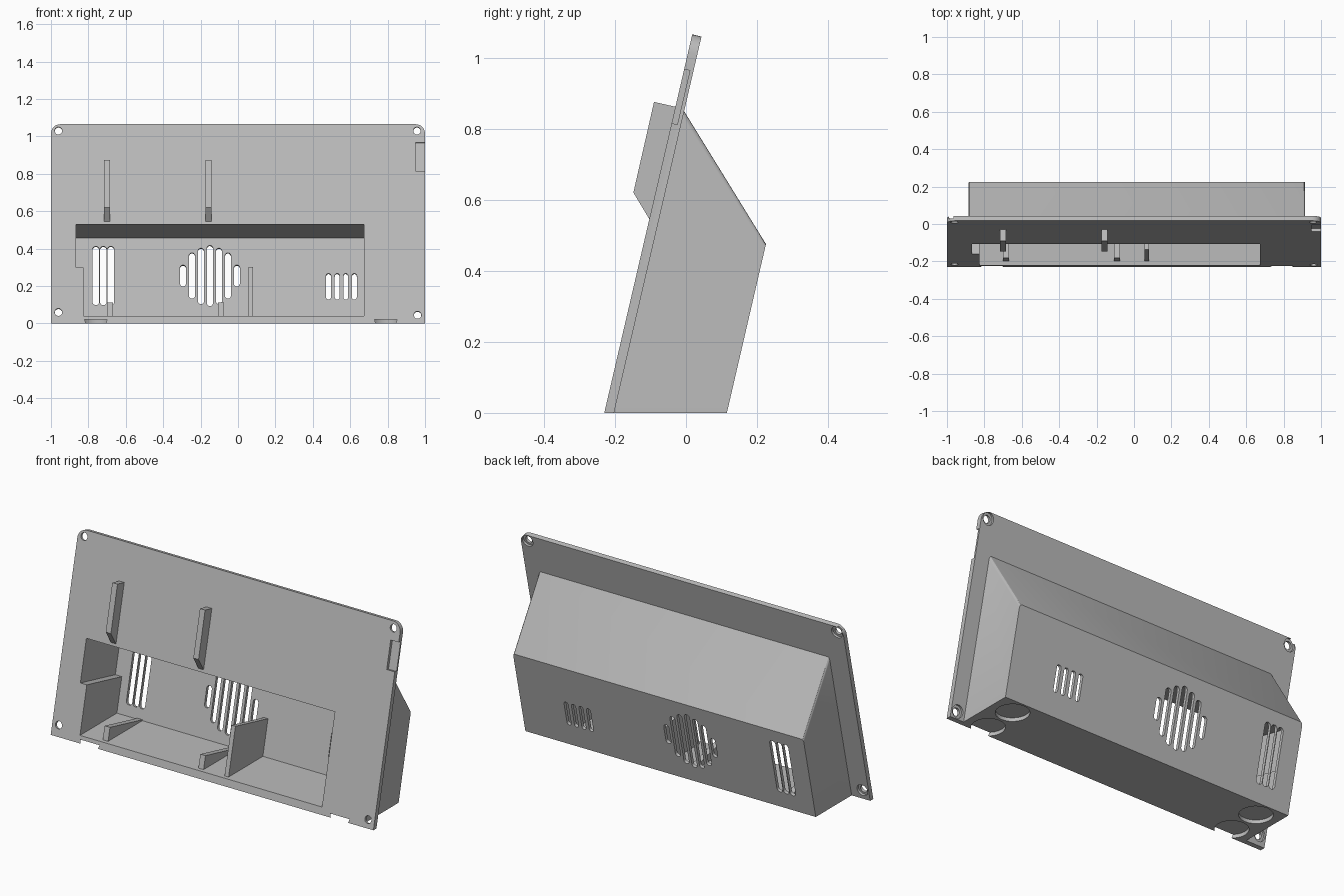
import bpy, bmesh, math

cube = bpy.data.objects.get("Cube")
if cube:
    bpy.data.objects.remove(cube, do_unlink=True)

SLOPE = 0.2325      # lean of the panel, y per z
FRONT = -0.23       # front foot of the panel
PANEL = 0.026       # panel thickness
DEPTH = 0.31        # pocket depth
FLOOR = 0.04        # pocket floor height

grey = bpy.data.materials.new("light_grey")
grey.use_nodes = True
grey.diffuse_color = (0.5, 0.5, 0.5, 1)
grey.node_tree.nodes["Principled BSDF"].inputs["Base Color"].default_value = (0.5, 0.5, 0.5, 1)


def prism(name, first, second, bevel_rule=None):
    """Solid between two matching outlines."""
    bm = bmesh.new()
    a = [bm.verts.new(p) for p in first]
    b = [bm.verts.new(p) for p in second]
    bm.faces.new(a)
    bm.faces.new(b[::-1])
    for i in range(len(a)):
        j = (i + 1) % len(a)
        bm.faces.new((a[i], b[i], b[j], a[j]))
    bmesh.ops.recalc_face_normals(bm, faces=bm.faces)
    if bevel_rule:
        edges = [e for e in bm.edges if bevel_rule(e)]
        bmesh.ops.bevel(bm, geom=edges, offset=0.012, segments=3, profile=0.5, affect='EDGES')
    mesh = bpy.data.meshes.new(name)
    bm.to_mesh(mesh)
    bm.free()
    mesh.materials.append(grey)
    obj = bpy.data.objects.new(name, mesh)
    bpy.context.collection.objects.link(obj)
    return obj


def slab(name, outline, d0, d1, low=-1.0):
    """Extrude an x-z outline square to the leaning panel, cut flat at height low."""
    def layer(d):
        pts = []
        for x, z in outline:
            h = max(z - SLOPE * d, low)
            pts.append((x, FRONT + SLOPE * h + d * (1 + SLOPE ** 2), h))
        return pts
    return prism(name, layer(d0), layer(d1))


def side_profile(name, x0, x1, yz, rule=None):
    return prism(name, [(x0, y, z) for y, z in yz], [(x1, y, z) for y, z in yz], rule)


def rect(x0, x1, z0, z1):
    return [(x0, z0), (x1, z0), (x1, z1), (x0, z1)]


def arc(x, z, r, start, end, n):
    return [(x + r * math.cos(math.radians(start + (end - start) * i / n)),
             z + r * math.sin(math.radians(start + (end - start) * i / n))) for i in range(n + 1)]


def circle(x, z, r):
    return arc(x, z, r, 0, 345, 23)


def cut(target, cutters):
    bpy.context.view_layer.objects.active = target
    for c in cutters:
        c.hide_render = True
        mod = target.modifiers.new("cut", 'BOOLEAN')
        mod.operation = 'DIFFERENCE'
        mod.solver = 'EXACT'
        mod.object = c
        bpy.ops.object.modifier_apply(modifier=mod.name)


# Leaning panel with rounded top corners
outline = [(-1, 0), (1, 0)] + arc(0.95, 1.015, 0.05, 0, 90, 8) + arc(-0.95, 1.015, 0.05, 90, 180, 8)
panel = slab("panel", outline, 0, PANEL, 0.0)

# Rear housing, softened along the sides of its sloping roof
housing = side_profile("housing", -0.885, 0.915,
                       [(-0.203, 0), (0.115, 0), (0.225, 0.475), (-0.006, 0.85)],
                       lambda e: abs(e.verts[0].co.x - e.verts[1].co.x) < 0.01
                       and min(v.co.z for v in e.verts) > 0.4)

# Pocket and round foot recesses, shared by panel and housing
shared = [slab("pocket_cutter", rect(-0.865, 0.675, -0.2, 0.53), -0.05, DEPTH, FLOOR)]
for x in (-0.76, 0.79):
    for y in (-0.165, 0.02):
        ring = circle(x, y, 0.085)
        shared.append(prism("foot_cutter", [(a, b, -0.03) for a, b in ring],
                            [(a, b, 0.02) for a, b in ring]))

# Screw holes with rear counterbores, and the edge recess
panel_cuts = [slab("edge_recess_cutter", rect(0.95, 1.05, 0.815, 0.967), -0.03, 0.016)]
for x, z in ((-0.96, 1.03), (0.957, 1.03), (-0.96, 0.06), (0.96, 0.045)):
    panel_cuts.append(slab("hole_cutter", circle(x, z, 0.02), -0.03, 0.06))
    panel_cuts.append(slab("counterbore_cutter", circle(x, z, 0.033), 0.014, 0.06))

# Vent slots: tall group, round grille, short group
slots = [(x, 0.095, 0.41, 0.018) for x in (-0.76, -0.72, -0.68)]
for i, (low, high) in enumerate(((0.09, 0.415), (0.1, 0.4), (0.13, 0.375), (0.195, 0.31))):
    for x in {-0.15 - 0.048 * i, -0.15 + 0.048 * i}:
        slots.append((x, low, high, 0.016))
slots += [(0.484 + 0.046 * i, 0.125, 0.265, 0.013) for i in range(4)]
slot_cuts = []
for x, low, high, r in slots:
    lift = SLOPE * 0.32
    shape = arc(x, high + lift - r, r, 0, 180, 8) + arc(x, low + lift + r, r, 180, 360, 8)
    slot_cuts.append(slab("slot_cutter", shape, 0.28, 0.37))

cut(panel, shared + panel_cuts)
cut(housing, shared + slot_cuts)
for c in shared + panel_cuts + slot_cuts:
    bpy.data.objects.remove(c, do_unlink=True)

# Ribs standing in the pocket
for name, x0, x1, top, start in (("side_rib", -0.868, -0.825, 0.30, 0.0),
                                 ("middle_rib", 0.055, 0.08, 0.306, 0.022),
                                 ("low_rib_right", -0.70, -0.667, 0.117, 0.022),
                                 ("low_rib_centre", -0.107, -0.075, 0.117, 0.022)):
    slab(name, rect(x0, x1, -0.2, top), start, DEPTH + 0.002, FLOOR - 0.002)

# Fins on the front of the panel
for name, x in (("fin_right", -0.70), ("fin_centre", -0.157)):
    side_profile(name, x - 0.016, x + 0.016,
                 [(-0.103, 0.545), (-0.148, 0.62), (-0.09, 0.875), (-0.028, 0.861)])

# Shading
bpy.ops.object.select_all(action='DESELECT')
for obj in (panel, housing):
    obj.select_set(True)
bpy.context.view_layer.objects.active = panel
bpy.ops.object.shade_smooth_by_angle(angle=math.radians(30))
